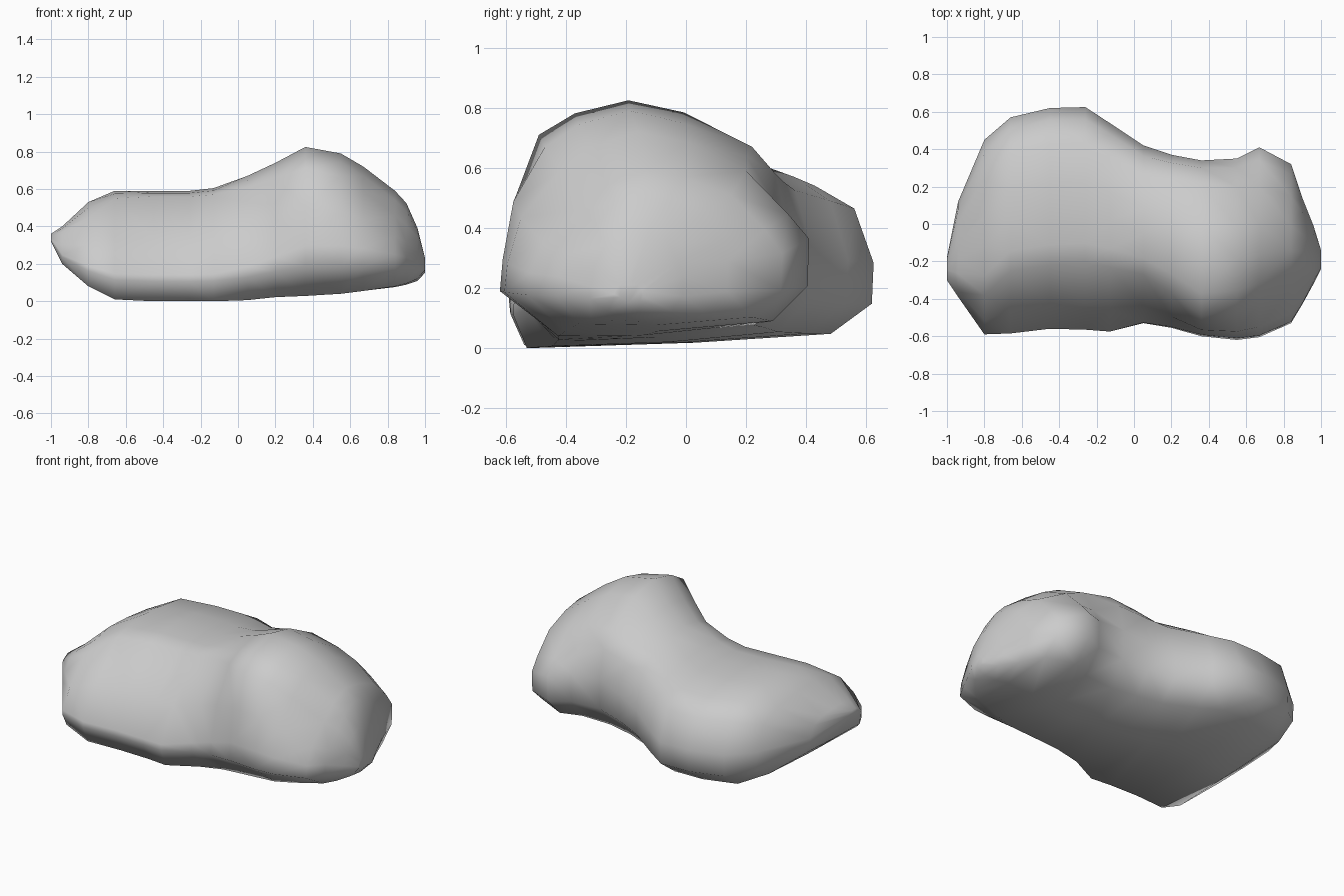
import bpy, bmesh

# Boulder sections along x:
# x, front y, back y, base z, crest z, front shoulder (y, z), back shoulder (y, z)
sections = [
    (-1.00, -.30, -.18, .32, .36, -.27, .35, -.21, .36),
    (-.94, -.39, .12, .20, .40, -.32, .37, .00, .39),
    (-.80, -.59, .45, .08, .53, -.38, .45, .24, .50),
    (-.66, -.585, .57, .01, .59, -.25, .55, .38, .55),
    (-.45, -.56, .62, .00, .59, -.22, .56, .43, .54),
    (-.26, -.565, .625, .00, .59, -.21, .56, .43, .54),
    (-.13, -.575, .54, .00, .605, -.23, .57, .36, .57),
    (.05, -.53, .42, .00, .67, -.27, .61, .25, .61),
    (.20, -.555, .37, .01, .74, -.37, .66, .24, .64),
    (.36, -.60, .34, .01, .825, -.49, .71, .22, .67),
    (.55, -.62, .35, .02, .79, -.47, .67, .20, .64),
    (.67, -.605, .41, .035, .72, -.42, .59, .20, .59),
    (.84, -.53, .32, .06, .59, -.35, .46, .15, .51),
    (.90, -.43, .14, .075, .525, -.30, .41, .06, .45),
    (.96, -.32, -.01, .10, .39, -.27, .34, -.06, .35),
    (1.00, -.24, -.14, .15, .23, -.22, .21, -.16, .21),
]


def mix(a, b, t):
    return a + (b - a) * t


def ring(x, yf, yb, zb, zt, fy, fz, by, bz):
    w, h = yb - yf, zt - zb
    # the front foot tucks in further under the tall lobe
    t = min(max((x + .1) / .5, 0), 1)
    inset = mix(.04, .2, t)
    cy = mix(fy, by, .42)
    back = .86 if x < .5 else .74
    pts = [
        (yf + inset * w, zb + .02 * t), (yf, zb + mix(.18, .22, t) * h),
        (yf + .01 * w * t, zb + mix(.24, .36, t) * h),
        (mix(yf, fy, mix(.36, .3, t)), mix(zb, fz, mix(.6, .72, t))), (fy, fz),
        (mix(fy, cy, .4), mix(fz, zt, .62)),
        (cy, zt), (mix(fy, by, .68), mix(bz, zt, .74)),
        (by, bz), (mix(yb, by, .33), mix(zb, bz, back)),
        (yb, zb + .48 * h), (yb - .005 * w, zb + .25 * h),
        (yb - .12 * w, zb + .08 * h), (mix(yf, yb, .5), zb + .03 * h),
    ]
    return [(x, y, z) for y, z in pts]


# Loft the rings and close both ends
bm = bmesh.new()
rings = [[bm.verts.new(p) for p in ring(*s)] for s in sections]
for a, b in zip(rings, rings[1:]):
    n = len(a)
    for i in range(n):
        j = (i + 1) % n
        bm.faces.new((a[i], a[j], b[j], b[i]))
bm.faces.new(rings[0])
bm.faces.new(rings[-1])
bmesh.ops.recalc_face_normals(bm, faces=bm.faces)
bmesh.ops.triangulate(bm, faces=bm.faces)

mesh = bpy.data.meshes.new("boulder")
bm.to_mesh(mesh)
bm.free()
rock = bpy.data.objects.new("boulder", mesh)
bpy.context.collection.objects.link(rock)
for p in mesh.polygons:
    p.use_smooth = True
